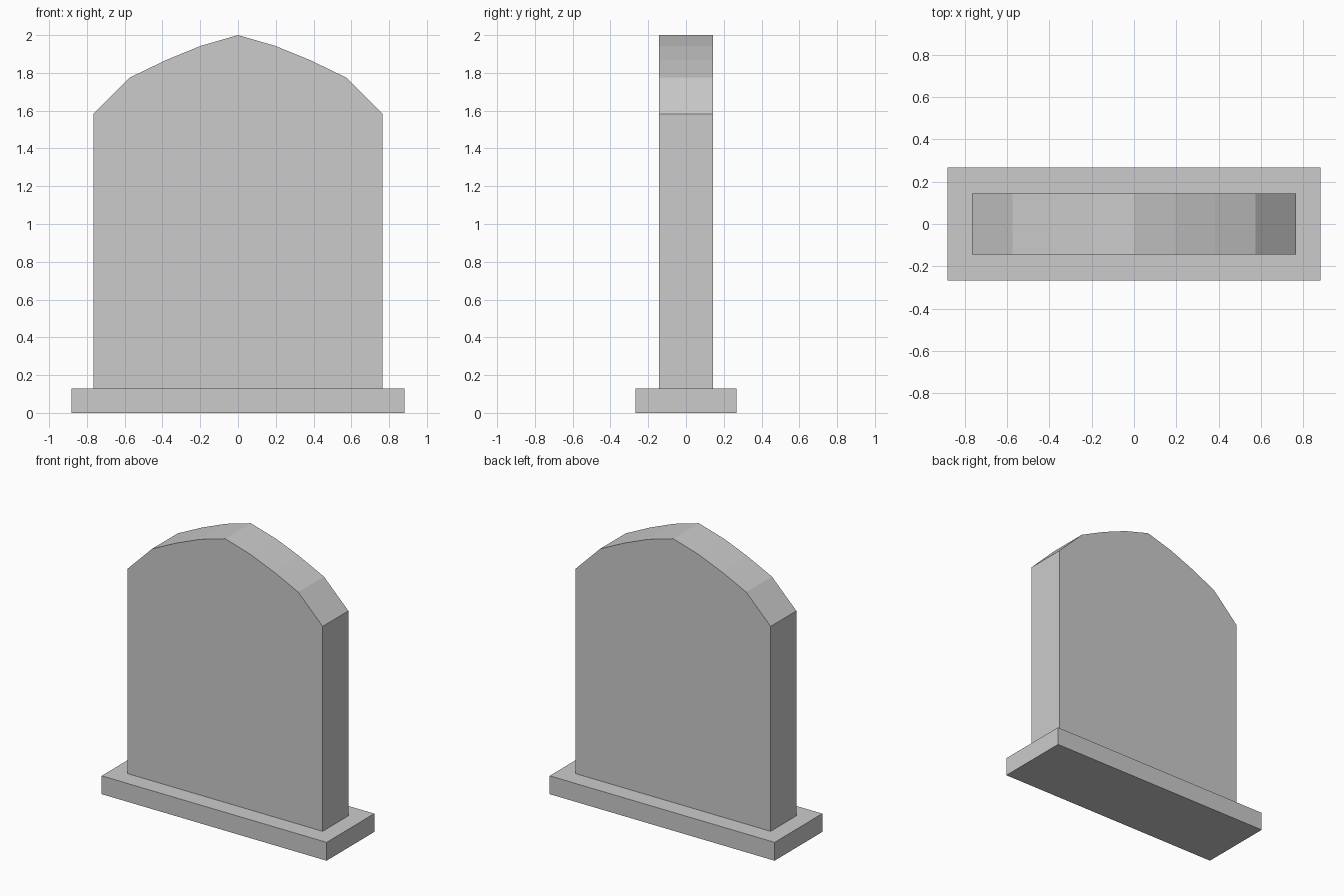
import bpy, bmesh

if "Cube" in bpy.data.objects:
    bpy.data.objects.remove(bpy.data.objects["Cube"])


def extruded(name, outline, half_depth):
    """Solid made from an x-z outline, extruded along y."""
    bm = bmesh.new()
    face = bm.faces.new([bm.verts.new((x, -half_depth, z)) for x, z in outline])
    new = bmesh.ops.extrude_face_region(bm, geom=[face])["geom"]
    verts = [v for v in new if isinstance(v, bmesh.types.BMVert)]
    bmesh.ops.translate(bm, verts=verts, vec=(0, 2 * half_depth, 0))
    bmesh.ops.recalc_face_normals(bm, faces=bm.faces)
    mesh = bpy.data.meshes.new(name)
    bm.to_mesh(mesh)
    bm.free()
    obj = bpy.data.objects.new(name, mesh)
    bpy.context.collection.objects.link(obj)
    return obj


BASE_TOP = 0.13

# Flat plinth
extruded("base", [(-0.882, 0), (0.882, 0), (0.882, BASE_TOP), (-0.882, BASE_TOP)], 0.267)

# Upright slab with a faceted arched top, mirrored about its peak
right = [(0.765, BASE_TOP), (0.765, 1.583), (0.573, 1.775), (0.383, 1.867), (0.197, 1.943)]
left = [(-x, z) for x, z in reversed(right)]
extruded("slab", right + [(0, 2.0)] + left, 0.144)
